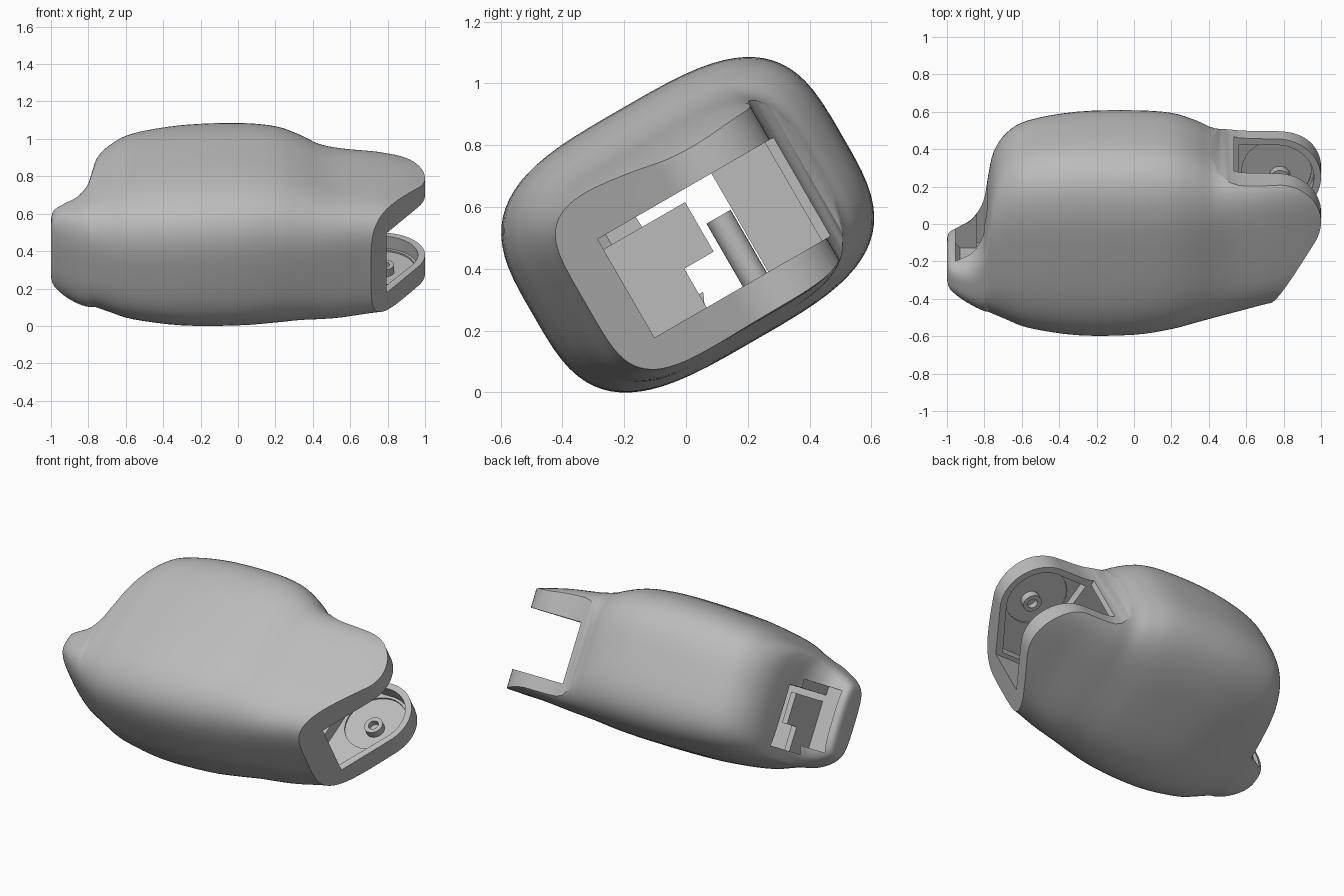
import bpy, bmesh, math
from mathutils import Matrix

if "Cube" in bpy.data.objects:
    bpy.data.objects.remove(bpy.data.objects["Cube"])

TILT = Matrix.Translation((0, 0, 0.545)) @ Matrix.Rotation(math.radians(30), 4, 'X')
grey = bpy.data.materials.new("light_grey")
grey.diffuse_color = (0.5, 0.5, 0.5, 1)
grey.use_nodes = True
grey.node_tree.nodes["Principled BSDF"].inputs["Base Color"].default_value = grey.diffuse_color


def make_object(name, bm):
    bmesh.ops.recalc_face_normals(bm, faces=bm.faces[:])
    mesh = bpy.data.meshes.new(name)
    bm.to_mesh(mesh)
    bm.free()
    ob = bpy.data.objects.new(name, mesh)
    mesh.materials.append(grey)
    bpy.context.collection.objects.link(ob)
    return ob


def prism(name, outline, low, high):
    """Extrude an outline in the x-y plane from low to high."""
    bm = bmesh.new()
    a = [bm.verts.new((x, y, low)) for x, y in outline]
    b = [bm.verts.new((x, y, high)) for x, y in outline]
    n = len(a)
    bm.faces.new(a[::-1])
    bm.faces.new(b)
    for i in range(n):
        j = (i + 1) % n
        bm.faces.new((a[i], a[j], b[j], b[i]))
    return make_object(name, bm)


def rect(x0, x1, y0, y1):
    return [(x0, y0), (x1, y0), (x1, y1), (x0, y1)]


def arc(cx, cy, r, start, end, n=20):
    return [(cx + r * math.cos(math.radians(start + (end - start) * i / n)),
             cy + r * math.sin(math.radians(start + (end - start) * i / n)))
            for i in range(n + 1)]


def circle(cx, cy, r, n=40):
    return arc(cx, cy, r, 0, 360, n)[:-1]


def carve(target, cutter, operation='DIFFERENCE'):
    mod = target.modifiers.new("cut", 'BOOLEAN')
    mod.operation = operation
    mod.solver = 'EXACT'
    mod.object = cutter
    bpy.context.view_layer.objects.active = target
    bpy.ops.object.modifier_apply(modifier=mod.name)
    bpy.data.objects.remove(cutter)


def spline(p, steps):
    """Smooth curve through the rows of p."""
    rows = []
    for i in range(len(p) - 1):
        p0, p1, p2, p3 = p[max(i - 1, 0)], p[i], p[i + 1], p[min(i + 2, len(p) - 1)]
        for s in range(steps):
            t = s / steps
            rows.append([0.5 * (2 * b + (c - a) * t + (2 * a - 5 * b + 4 * c - d) * t * t
                                + (3 * b - a - 3 * c + d) * t ** 3)
                         for a, b, c, d in zip(p0, p1, p2, p3)])
    return rows + [list(p[-1])]


# Body shell: rounded sections as x, low y, high y, low z, high z, squareness
sections = [
    (-1.00, -0.28, -0.16, -0.17, 0.16, 3.2),
    (-0.985, -0.32, -0.13, -0.215, 0.21, 3.2),
    (-0.93, -0.365, -0.11, -0.26, 0.25, 3.2),
    (-0.86, -0.41, -0.065, -0.295, 0.28, 3.2),
    (-0.805, -0.437, 0.04, -0.315, 0.305, 3.3),
    (-0.78, -0.45, 0.20, -0.325, 0.315, 3.3),
    (-0.75, -0.463, 0.35, -0.335, 0.33, 3.4),
    (-0.68, -0.493, 0.465, -0.36, 0.355, 3.4),
    (-0.56, -0.533, 0.535, -0.392, 0.395, 3.4),
    (-0.30, -0.567, 0.58, -0.42, 0.43, 3.4),
    (0.00, -0.56, 0.587, -0.425, 0.44, 3.4),
    (0.20, -0.53, 0.57, -0.42, 0.425, 3.4),
    (0.33, -0.50, 0.52, -0.41, 0.39, 3.5),
    (0.43, -0.475, 0.46, -0.402, 0.352, 3.8),
    (0.55, -0.445, 0.445, -0.395, 0.318, 4.2),
    (0.75, -0.395, 0.445, -0.38, 0.285, 4.5),
    (0.92, -0.39, 0.445, -0.375, 0.245, 4.5),
    (1.04, -0.38, 0.44, -0.37, 0.205, 4.5),
]
SIDES = 72


def rounded(angle, power):
    c, s = math.cos(angle), math.sin(angle)
    return (math.copysign(abs(c) ** (2 / power), c), math.copysign(abs(s) ** (2 / power), s))


bm = bmesh.new()
rings = []
for x, y0, y1, z0, z1, power in spline(sections, 4):
    ring = []
    for k in range(SIDES):
        c, s = rounded(2 * math.pi * (k + 0.5) / SIDES, power)
        ring.append(bm.verts.new((x, (y0 + y1) / 2 + c * (y1 - y0) / 2,
                                  (z0 + z1) / 2 + s * (z1 - z0) / 2)))
    rings.append(ring)
for a, b in zip(rings, rings[1:]):
    for k in range(SIDES):
        j = (k + 1) % SIDES
        bm.faces.new((a[k], a[j], b[j], b[k]))
bm.faces.new(rings[0])
bm.faces.new(rings[-1])
body = make_object("body_shell", bm)

# Side outline of the fork end: slanted front edge, round tip, neck
PX, PY = 0.762, 0.14
outline = [(-1.2, -0.8), (0.47, -0.8)] + arc(PX, PY, 0.238, -32, 90) + \
          [(0.62, 0.38), (0.56, 0.385), (0.51, 0.40), (0.46, 0.43), (0.41, 0.475),
           (0.36, 0.56), (0.33, 0.8), (-1.2, 0.8)]
carve(body, prism("fork_outline", outline, -0.8, 0.8), 'INTERSECT')

# Gap between the prongs
carve(body, prism("fork_gap", rect(0.535, 1.3, -0.265, 0.8), -0.255, 0.113))
# Hollow running through the body, then the mouth behind the lip
carve(body, prism("tunnel", [(-0.84, -0.265), (0.56, -0.265), (0.56, 0.36), (-0.68, 0.36),
                             (-0.68, 0.16), (-0.84, 0.16)], -0.255, 0.113))
carve(body, prism("mouth", [(-0.955, -0.235), (-0.93, -0.265), (-0.78, -0.265),
                            (-0.78, 0.05), (-0.955, 0.05)], -0.205, 0.165))
# Recesses on the inner faces of both prongs
pocket = [(0.56, -0.24), (0.76, -0.24)] + arc(PX, PY, 0.2, -32, 90) + [(0.56, 0.34)]
carve(body, prism("prong_pocket", pocket, -0.33, 0.168))
carve(body, prism("joint_seat", circle(PX, PY, 0.185), -0.34, 0.177))

# Joint hubs with a central hole
hubs = []
for name, low, high, hole in (("lower_hub", -0.345, -0.295, -0.33),
                              ("upper_hub", 0.132, 0.182, 0.167)):
    hub = prism(name, circle(PX + 0.018, PY - 0.035, 0.055), low, high)
    a, b = (hole, 0) if low < 0 else (0, hole)
    carve(hub, prism("hub_hole", circle(PX + 0.018, PY - 0.035, 0.03, 24), a, b))
    hubs.append(hub)

# Screw post and stepped cross rib inside the hollow
post = prism("screw_post", circle(-0.60, 0.11, 0.045, 24), -0.26, -0.02)
ribs = [prism("tall_rib", rect(-0.77, -0.735, -0.27, 0.04), -0.11, 0.075),
        prism("short_rib", rect(-0.77, -0.735, -0.27, -0.07), -0.26, -0.11)]

# Tilt into place, rest on the ground, smooth the curved faces
parts = [body, post] + hubs + ribs
for ob in parts:
    ob.data.transform(TILT)
drop = min(v.co.z for v in body.data.vertices)
for ob in parts:
    ob.data.transform(Matrix.Translation((0, 0, -drop)))
    bpy.ops.object.select_all(action='DESELECT')
    ob.select_set(True)
    bpy.context.view_layer.objects.active = ob
    bpy.ops.object.shade_smooth_by_angle(angle=math.radians(35))
